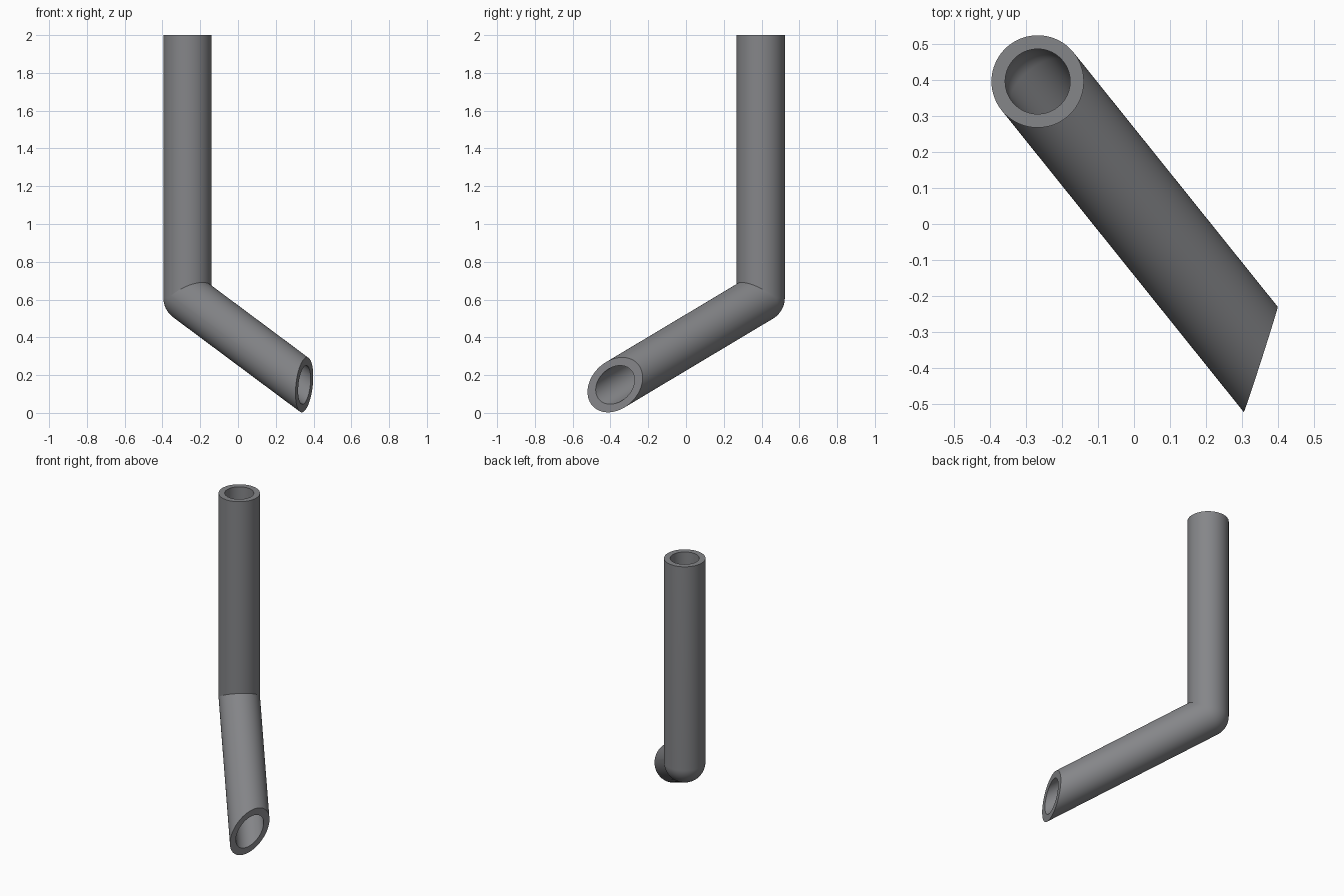
import bpy, bmesh
from math import sin, cos, tan, pi, radians
from mathutils import Vector

if "Cube" in bpy.data.objects:
    bpy.data.objects.remove(bpy.data.objects["Cube"])

SIDES, STEPS = 96, 16
BEND = radians(65)
elbow = Vector((-0.267, 0.395, 0.609))          # where the two axes meet
up = Vector((0, 0, 1))
heading = Vector((0.626, -0.780, 0)).normalized()
hinge = up.cross(heading)
arm = heading * sin(BEND) - up * cos(BEND)      # direction of the slanted tube
end = elbow + arm * 1.090
cut = Vector((0.953, -0.303, -0.015))           # slanted end is cut nearly upright


def ring(r, phi):
    """Elbow ring: rotates on the outer side, stays on the mitre on the inner side."""
    pts = []
    for i in range(SIDES):
        a = 2 * pi * i / SIDES
        s = sin(a)
        if s > 1e-6:
            v = (-heading * cos(phi) - up * sin(phi)) * s
        else:
            v = -heading * s - up * s * tan(BEND / 2)
        pts.append(elbow + (hinge * cos(a) + v) * r)
    return pts


def tube_rings(r):
    """Rings from the open top, round the elbow, to the cut end."""
    bend = [ring(r, BEND * k / STEPS) for k in range(STEPS + 1)]
    top = [Vector((p.x, p.y, 2.0)) for p in bend[0]]
    tip = [p + arm * ((end - p).dot(cut) / arm.dot(cut)) for p in bend[-1]]
    return [top] + bend + [tip]


# Outer wall, then back through the bore, closed into one shell
rings = tube_rings(0.128) + tube_rings(0.090)[::-1]
bm = bmesh.new()
grid = [[bm.verts.new(p) for p in pts] for pts in rings]
for j, a in enumerate(grid):
    b = grid[(j + 1) % len(grid)]
    for i in range(SIDES):
        k = (i + 1) % SIDES
        bm.faces.new((a[i], a[k], b[k], b[i]))
bmesh.ops.remove_doubles(bm, verts=bm.verts, dist=1e-5)
bmesh.ops.recalc_face_normals(bm, faces=bm.faces)

mesh = bpy.data.meshes.new("bent_pipe")
bm.to_mesh(mesh)
bm.free()
pipe = bpy.data.objects.new("bent_pipe", mesh)
bpy.context.collection.objects.link(pipe)

# Dark grey metal
metal = bpy.data.materials.new("dark_grey_metal")
metal.diffuse_color = (0.235, 0.238, 0.25, 1)
metal.use_nodes = True
metal.node_tree.nodes["Principled BSDF"].inputs["Base Color"].default_value = metal.diffuse_color
mesh.materials.append(metal)

# A tight angle keeps the whole mitre crease crisp
bpy.context.view_layer.objects.active = pipe
pipe.select_set(True)
bpy.ops.object.shade_smooth_by_angle(angle=radians(8))
